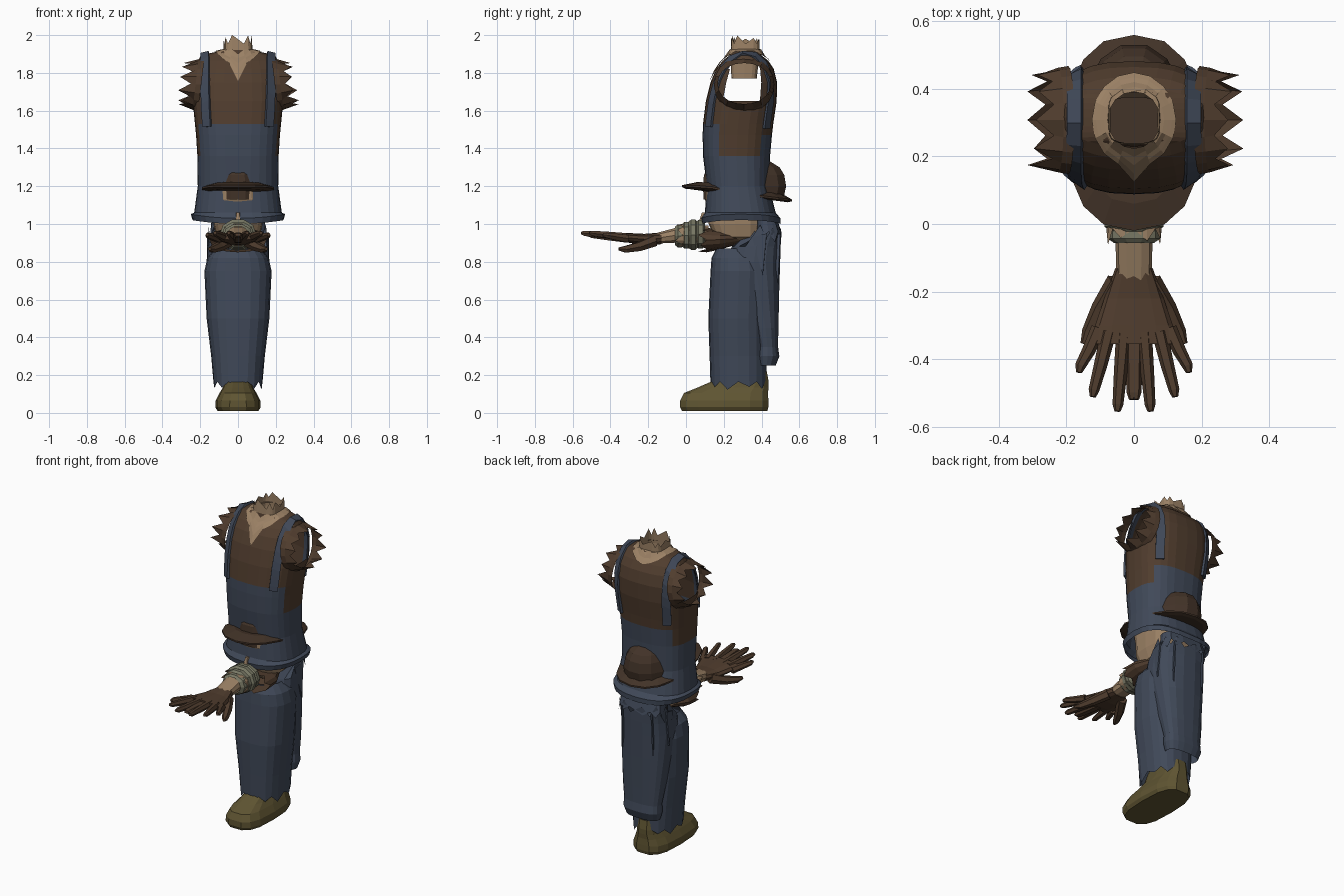
import bpy, bmesh, math, random
from mathutils import Vector
from mathutils.bvhtree import BVHTree

if "Cube" in bpy.data.objects:
    bpy.data.objects.remove(bpy.data.objects["Cube"])

random.seed(4)


def mat(name, r, g, b):
    m = bpy.data.materials.new(name)
    m.diffuse_color = (r, g, b, 1)
    m.use_nodes = True
    m.node_tree.nodes["Principled BSDF"].inputs["Base Color"].default_value = m.diffuse_color
    return m


DENIM = mat("denim", .052, .067, .1)
BROWN = mat("brown_cloth", .08, .046, .027)
DARK = mat("dark_brown", .055, .033, .021)
SKIN = mat("skin", .33, .22, .13)
BOOT = mat("boot_leather", .115, .09, .032)
ROPE = mat("rope", .19, .19, .13)


def finish(name, bm, mats):
    bmesh.ops.recalc_face_normals(bm, faces=bm.faces)
    me = bpy.data.meshes.new(name)
    bm.to_mesh(me)
    bm.free()
    for m in mats:
        me.materials.append(m)
    ob = bpy.data.objects.new(name, me)
    bpy.context.collection.objects.link(ob)
    return ob


def loft_bm(rings, n=12, axis='z', p=2.6, jag=0, start=False, end=False):
    """rings: (position on axis, u half width, v min, v max); u is x (y for axis x)."""
    bm = bmesh.new()
    rows = []
    for k, (h, a, v0, v1) in enumerate(rings):
        row = []
        for i in range(n):
            t = 2 * math.pi * i / n
            c, s = math.cos(t), math.sin(t)
            u = a * math.copysign(abs(c) ** (2 / p), c)
            v = (v0 + v1) / 2 + (v1 - v0) / 2 * math.copysign(abs(s) ** (2 / p), s)
            d = h
            if jag and k == len(rings) - 1 and i % 2:
                d += jag * random.uniform(.6, 1.2)
            co = {'z': (u, v, d), 'y': (u, d, v), 'x': (d, u, v)}[axis]
            row.append(bm.verts.new(co))
        rows.append(row)
    for r, q in zip(rows, rows[1:]):
        for i in range(n):
            j = (i + 1) % n
            bm.faces.new((r[i], r[j], q[j], q[i]))
    if start:
        bm.faces.new(rows[0])
    if end:
        bm.faces.new(rows[-1])
    return bm


def loft(name, rings, m, **kw):
    return finish(name, loft_bm(rings, **kw), [m])


def tube(bm, pts, radii, n=6):
    rows = []
    for k, q in enumerate(pts):
        d = Vector(pts[min(k + 1, len(pts) - 1)]) - Vector(pts[max(k - 1, 0)])
        side = d.cross(Vector((0, 0, 1))).normalized()
        up = side.cross(d).normalized()
        rows.append([bm.verts.new(Vector(q) + radii[k] * (side * math.cos(2 * math.pi * i / n)
                     + up * math.sin(2 * math.pi * i / n))) for i in range(n)])
    for r, q in zip(rows, rows[1:]):
        for i in range(n):
            bm.faces.new((r[i], r[(i + 1) % n], q[(i + 1) % n], q[i]))
    bm.faces.new(rows[0])
    bm.faces.new(rows[-1])


# torso shell with armholes: overalls below, shirt above
bm = loft_bm([(1.0, .24, .085, .5), (1.03, .25, .08, .5), (1.06, .232, .1, .475), (1.2, .213, .11, .44),
              (1.36, .215, .09, .445), (1.47, .222, .088, .455), (1.53, .228, .09, .462),
              (1.65, .24, .105, .48), (1.75, .238, .13, .482), (1.82, .225, .16, .465),
              (1.865, .21, .195, .435), (1.892, .198, .23, .4), (1.92, .08, .235, .395)], n=28)
for v in bm.verts:
    if v.co.z < 1.05:
        v.co.z += .022 * (v.co.x / .25) ** 2
surface = BVHTree.FromBMesh(bm)
holes = []
for f in bm.faces:
    c = f.calc_center_median()
    f.material_index = 1
    if c.z < 1.36 or (c.z < 1.53 and c.y < .165) or (c.z < 1.47 and c.y > .385):
        f.material_index = 0
    if abs(c.x) > .17 and abs(c.y - .31) < .1 - .2 * max(0, c.z - 1.75) and 1.65 < c.z < 1.87:
        holes.append(f)
bmesh.ops.delete(bm, geom=holes, context='FACES')
finish("torso", bm, [DENIM, BROWN])


def on_surface(x, ang, off, centre=(.29, 1.5)):
    d = Vector((0, -math.cos(ang), math.sin(ang)))
    hit = surface.ray_cast(Vector((x, *centre)) + d, -d)[0]
    return hit + d * off if hit else None


# shoulder straps laid over the torso
for side, s in (("left", 1), ("right", -1)):
    bm = bmesh.new()
    prev = None
    for k in range(19):
        a = math.radians(5 + k * 9.6)
        lean = .012 * math.sin(a)
        pair = [on_surface(s * (x + lean), a, .008) for x in (.142, .184)]
        if None in pair:
            continue
        row = [bm.verts.new(q) for q in pair]
        if prev:
            bm.faces.new((prev[0], prev[1], row[1], row[0]))
        prev = row
    ob = finish(side + "_strap", bm, [DENIM])
    mod = ob.modifiers.new("thick", 'SOLIDIFY')
    mod.thickness = .014
    mod.offset = 0

# bare skin around the collar, with a V at the front
bm = bmesh.new()
cols = []
for i in range(16):
    t = 2 * math.pi * i / 16
    col = []
    for k in range(5):
        f = k / 4
        rx, ry = .078 + .047 * f, .078 + (.1 if i == 12 else .057) * f
        q = Vector((rx * math.cos(t), .308 + ry * math.sin(t), 3))
        hit = surface.ray_cast(q, Vector((0, 0, -1)))[0]
        if not hit or hit.z < 1.7:
            hit = Vector((q.x, q.y, 1.92))
        col.append(bm.verts.new(hit + Vector((0, .006 * math.sin(t), .006))))
    cols.append(col)
for i in range(16):
    a, b = cols[i], cols[(i + 1) % 16]
    for k in range(4):
        bm.faces.new((a[k], a[k + 1], b[k + 1], b[k]))
finish("collar_skin", bm, [SKIN])

# torn neck stump
loft("neck", [(1.77, .07, .24, .375), (1.9, .078, .235, .39), (1.955, .075, .24, .39)], SKIN, n=18, p=4, jag=.04)

# short ragged sleeves closing onto the shoulders
for side, s in (("left", 1), ("right", -1)):
    bm = loft_bm([(.192, .16, 1.59, 1.885), (.222, .155, 1.605, 1.872), (.248, .14, 1.635, 1.852)],
                 n=20, axis='x', p=2.1, jag=.055)
    for v in bm.verts:
        v.co = Vector(((v.co.x - .12 * (v.co.z - 1.76)) * s, v.co.y + .308, v.co.z))
    finish(side + "_sleeve", bm, [BROWN])

# head tucked into the torso, with a nose
loft("head", [(.89, .06, .2, .33), (.93, .115, .15, .39), (1.0, .13, .12, .4), (1.08, .13, .118, .4),
              (1.13, .125, .1, .41), (1.175, .12, .1, .41)], SKIN, n=16, p=3.6, start=True, end=True)
loft("nose", [(1.015, .02, .065, .15), (1.06, .012, .08, .15)], SKIN, n=6, start=True, end=True)

# hat: tilted brim and crown
bm = loft_bm([(1.15, .17, .0, .54), (1.158, .2, -.02, .56), (1.168, .2, -.02, .56), (1.195, .145, .06, .5)],
             n=16, p=2.4, start=True, end=True)
for v in bm.verts:
    v.co.z -= (v.co.y - .27) * .13
    if v.co.y < .27:
        v.co.z += .35 * v.co.x ** 2
finish("hat_brim", bm, [DARK])
loft("hat_crown", [(1.13, .155, .088, .52), (1.2, .15, .085, .535), (1.26, .137, .09, .525),
                   (1.3, .115, .115, .5), (1.33, .08, .16, .45)], DARK, n=14, p=2.2, end=True)

# forearm, rope cuff and sleeve remnant
loft("wrist", [(.12, .06, .9, .995), (-.04, .055, .9, .985), (-.17, .052, .895, .95)], SKIN,
     n=10, axis='y', start=True, end=True)
loft("wrist_fray", [(.06, .08, .88, 1.0), (-.015, .082, .88, 1.0)], SKIN, n=16, axis='y', jag=-.04)
for k, (y, r) in enumerate(((-.035, .064), (0, .074), (.035, .084), (.075, .08))):
    z = .937 + k * .003
    w = r + .014
    loft("rope_wrap", [(y - .022, w - .02, z - r + .012, z + r - .012), (y - .008, w, z - r, z + r),
                       (y + .014, w, z - r, z + r), (y + .026, w - .02, z - r + .012, z + r - .012)],
         ROPE, n=10, axis='y', p=2.1)
loft("forearm_sleeve", [(.3, .09, .9, .95), (.18, .15, .865, .97), (.11, .15, .85, .98)], BROWN,
     n=16, axis='y', p=2.2, jag=-.05, start=True)

# gloved hands, mirrored over each other
loft("palm", [(-.13, .055, .893, .955), (-.22, .088, .89, .948), (-.3, .115, .9, .952), (-.355, .125, .915, .954)],
     BROWN, n=12, axis='y', p=2.4, start=True, end=True)
FINGERS = [((.105, -.31), (.163, -.44)), ((.075, -.32), (.122, -.512)),
           ((.03, -.32), (.049, -.555)), ((.005, -.32), (.006, -.52))]
for side, s in (("left", 1), ("right", -1)):
    bm = bmesh.new()
    for k, ((x0, y0), (x1, y1)) in enumerate(FINGERS):
        z = .936 + (.006 if k in (1, 2) else -.004)
        tube(bm, [(s * x0, y0, z - .01), (s * (x0 + x1) / 2, (y0 + y1) / 2, z),
                  (s * (x1 * .93 + x0 * .07), y1 + .02, z + .008), (s * x1, y1, z + .011)],
             [.023, .02, .016, .009])
    tube(bm, [(-s * .05, -.17, .91), (-s * .1, -.25, .88), (-s * .135, -.32, .866), (-s * .15, -.355, .868)],
         [.032, .027, .02, .009])
    finish(side + "_fingers", bm, [BROWN])

# trouser legs: shin tube, thigh tube behind it, torn waist
loft("shin_trousers", [(.87, .12, .16, .4), (.82, .162, .135, .42), (.75, .178, .13, .43), (.5, .166, .118, .425),
                       (.3, .142, .125, .425), (.165, .13, .13, .425)], DENIM, n=20, p=2.5, jag=-.035)
loft("thigh_trousers", [(.25, .11, .38, .475), (.3, .125, .37, .495), (.35, .122, .375, .488), (.45, .135, .35, .49),
                        (.65, .155, .28, .495), (.8, .163, .22, .5), (.88, .16, .24, .503),
                        (.93, .155, .35, .503)], DENIM, n=18, p=2.6, jag=.07)
loft("torn_waist", [(1.02, .14, .37, .485), (.96, .152, .37, .505)], DENIM, n=18, p=3, jag=-.05)
for side, s in (("left", 1), ("right", -1)):
    bm = bmesh.new()
    # hanging cloth tatters down the side and back
    for x, y, z, w, d in ((.155, .42, .93, .07, .2), (.1, .495, .93, .04, .25)):
        bm.faces.new([bm.verts.new(q) for q in ((s * x, y - w, z), (s * (x + .008), y + w * .1, z + .02),
                                                (s * (x + .012), y - w * .2, z - d))])
    ob = finish(side + "_tatters", bm, [DENIM])
    ob.modifiers.new("thick", 'SOLIDIFY').thickness = .008

# boot
loft("boot", [(.01, .108, -.025, .435), (.03, .12, -.035, .44), (.065, .118, -.035, .44), (.105, .098, -.015, .438),
              (.135, .08, .06, .44), (.165, .072, .13, .44), (.22, .072, .17, .43)], BOOT, n=14, p=3,
     start=True, end=True)
